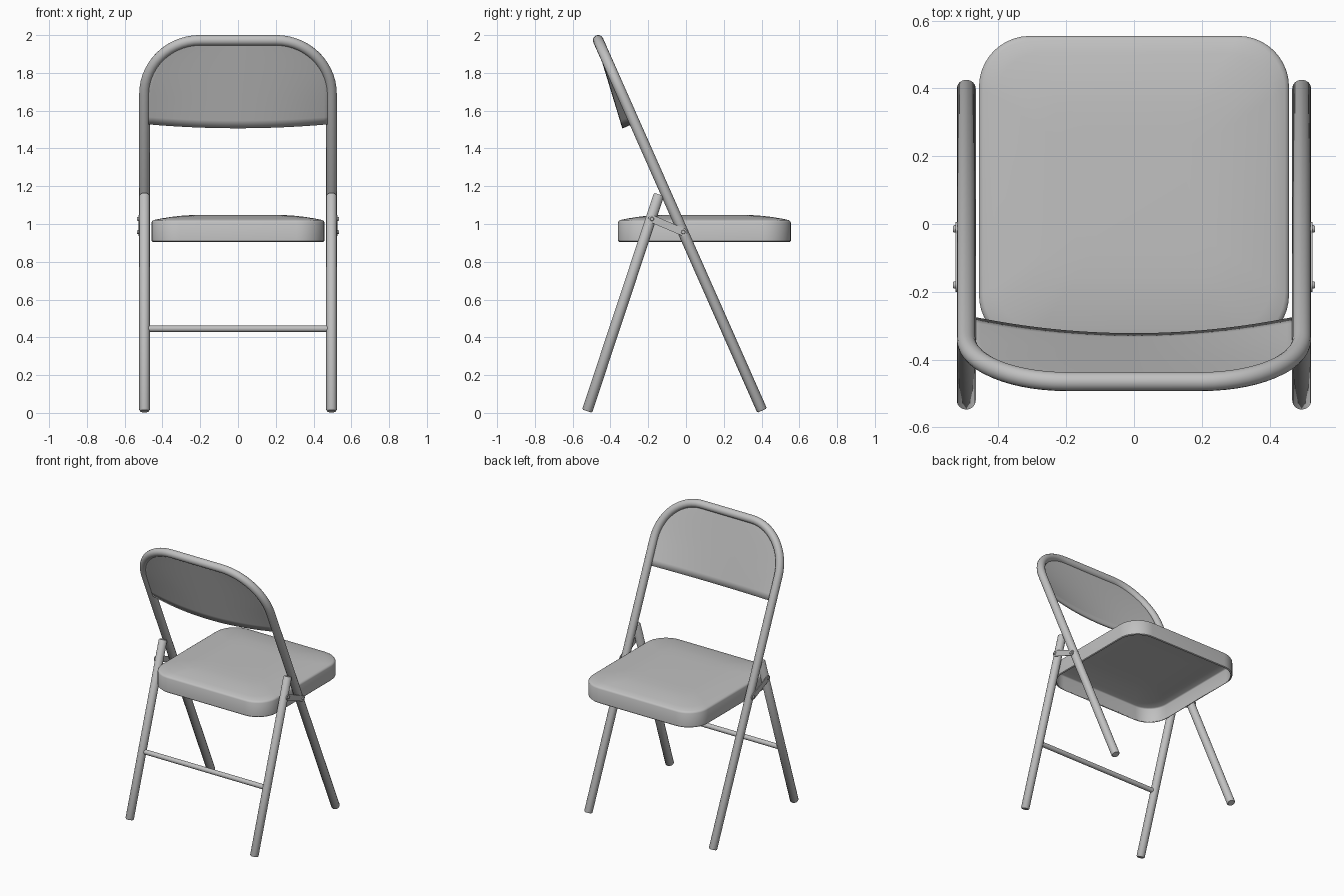
import bpy, bmesh, math
from mathutils import Vector

cube = bpy.data.objects.get("Cube")
if cube:
    bpy.data.objects.remove(cube, do_unlink=True)

# One painted-metal colour for everything
grey = bpy.data.materials.new("painted_steel_grey")
grey.use_nodes = True
grey.diffuse_color = (0.53, 0.53, 0.53, 1)
bsdf = next(n for n in grey.node_tree.nodes if n.type == "BSDF_PRINCIPLED")
bsdf.inputs["Base Color"].default_value = (0.53, 0.53, 0.53, 1)

TUBE_X, TUBE_R = 0.495, 0.028
FOOT, TOP = Vector((0, 0.403, 0.012)), Vector((0, -0.465, 1.9725))
SLOPE = (TOP - FOOT) / (TOP.z - FOOT.z)
BEND_X, BEND_Z = 0.2, 1.69          # centre of the bent corners


def select_only(obj):
    bpy.ops.object.select_all(action="DESELECT")
    obj.select_set(True)
    bpy.context.view_layer.objects.active = obj


def finish(obj, angle=35):
    obj.data.materials.append(grey)
    select_only(obj)
    bpy.ops.object.shade_smooth_by_angle(angle=math.radians(angle))
    return obj


def mesh_object(name, bm, angle=35):
    mesh = bpy.data.meshes.new(name)
    bm.to_mesh(mesh)
    bm.free()
    obj = bpy.data.objects.new(name, mesh)
    bpy.context.collection.objects.link(obj)
    return finish(obj, angle)


def tube(name, path, radius, chamfer=0.007):
    """Round tube along a path, with chamfered closed ends."""
    path = [Vector(p) for p in path]
    start = path[0] + (path[1] - path[0]).normalized() * chamfer
    end = path[-1] + (path[-2] - path[-1]).normalized() * chamfer
    points = [path[0], start] + path[1:-1] + [end, path[-1]]
    curve = bpy.data.curves.new(name, "CURVE")
    curve.dimensions = "3D"
    curve.bevel_depth = radius
    curve.bevel_resolution = 6
    curve.use_fill_caps = True
    spline = curve.splines.new("POLY")
    spline.points.add(len(points) - 1)
    for i, (sp, p) in enumerate(zip(spline.points, points)):
        sp.co = (*p, 1)
        sp.radius = 0.8 if i in (0, len(points) - 1) else 1
    obj = bpy.data.objects.new(name, curve)
    bpy.context.collection.objects.link(obj)
    select_only(obj)
    bpy.ops.object.convert(target="MESH")
    return finish(bpy.context.object, 40)


def on_frame(x, z):
    """Point in the slanted plane of the main frame."""
    p = FOOT + SLOPE * (z - FOOT.z)
    return Vector((x, p.y, p.z))


# Main frame: two legs joined by a bent hoop
def hoop_point(a):
    return (BEND_X + (TUBE_X - BEND_X) * math.cos(a),
            BEND_Z + (TOP.z - BEND_Z) * math.sin(a))


steps = 14
half = [(TUBE_X, FOOT.z)] + [hoop_point(math.pi / 2 * i / steps) for i in range(steps + 1)]
tube("main_frame", [on_frame(x, z) for x, z in half]
     + [on_frame(-x, z) for x, z in reversed(half)], TUBE_R)

# Second pair of legs and their crossbar
LEG_FOOT, LEG_TOP = Vector((0, -0.5235, 0.009)), Vector((0, -0.143, 1.157))
for side, label in ((1, "left"), (-1, "right")):
    offset = Vector((side * TUBE_X, 0, 0))
    tube(f"{label}_support_leg", [LEG_FOOT + offset, LEG_TOP + offset], TUBE_R)
bar = LEG_FOOT.lerp(LEG_TOP, 0.38)
tube("crossbar", [(-0.48, bar.y, bar.z), (0.48, bar.y, bar.z)], 0.017, 0.002)

# Backrest: sheet filling the hoop, bowed more towards its lower edge
bm = bmesh.new()
normal = Vector((0, -SLOPE.z, SLOPE.y)).normalized()
PANEL_Z, COLS = 1.535, 24
levels = [(TUBE_X, PANEL_Z + (BEND_Z - PANEL_Z) * i / 4) for i in range(4)]
levels += [hoop_point(math.pi / 2 * i / 12) for i in range(13)]
rows = []
for width, z in levels:
    taper = (TOP.z - z) / (TOP.z - PANEL_Z)
    row = []
    for i in range(COLS + 1):
        u = 2 * i / COLS - 1
        bow = 0.006 + 0.058 * taper * (1 - u * u)
        row.append(bm.verts.new(on_frame(u * width, z) + normal * bow))
    rows.append(row)
for low, high in zip(rows, rows[1:]):
    for i in range(COLS):
        bm.faces.new((low[i], low[i + 1], high[i + 1], high[i]))
backrest = mesh_object("backrest", bm)
sheet = backrest.modifiers.new("thickness", "SOLIDIFY")
sheet.thickness, sheet.offset = 0.016, 0

# Seat: hollow pan with rounded corners and a gently domed top
SEAT_Y, SEAT_HALF = 0.0975, 0.4575
bm = bmesh.new()
profile = [(0.006, 0.905), (0, 0.911), (0, 1.008), (0.004, 1.016), (0.012, 1.021),
           (0.05, 1.029), (0.1, 1.037), (0.15, 1.043), (0.2, 1.0465), (0.28, 1.048)]
rings = []
for inset, z in profile:
    h = SEAT_HALF - inset
    r = 0.15 * h / SEAT_HALF
    ring = []
    for corner in range(4):
        mid = math.pi / 4 + corner * math.pi / 2
        cx = math.copysign(h - r, math.cos(mid))
        cy = math.copysign(h - r, math.sin(mid))
        for i in range(11):
            a = math.pi / 2 * (corner + i / 10)
            ring.append(bm.verts.new((cx + r * math.cos(a), SEAT_Y + cy + r * math.sin(a), z)))
    rings.append(ring)
for low, high in zip(rings, rings[1:]):
    n = len(low)
    for i in range(n):
        j = (i + 1) % n
        bm.faces.new((low[i], low[j], high[j], high[i]))
bm.faces.new(rings[-1])
seat = mesh_object("seat", bm, 40)
pan = seat.modifiers.new("thickness", "SOLIDIFY")
pan.thickness, pan.offset = 0.008, -1

# Hinge links with rivets, one on the outside of each pair of legs
PIVOT_A, PIVOT_B = Vector((0, -0.18, 1.027)), Vector((0, -0.0145, 0.957))
heading = math.atan2(PIVOT_B.z - PIVOT_A.z, PIVOT_B.y - PIVOT_A.y)


def outline_prism(bm, points, x0, x1):
    a = [bm.verts.new((x0, y, z)) for y, z in points]
    b = [bm.verts.new((x1, y, z)) for y, z in points]
    n = len(points)
    bm.faces.new(a)
    bm.faces.new(b)
    for i in range(n):
        bm.faces.new((a[i], a[(i + 1) % n], b[(i + 1) % n], b[i]))


def arc(centre, radius, start, sweep, count):
    return [(centre.y + radius * math.cos(start + sweep * i / count),
             centre.z + radius * math.sin(start + sweep * i / count)) for i in range(count + 1)]


for side, label in ((1, "left"), (-1, "right")):
    bm = bmesh.new()
    capsule = (arc(PIVOT_B, 0.02, heading - math.pi / 2, math.pi, 8)
               + arc(PIVOT_A, 0.02, heading + math.pi / 2, math.pi, 8))
    outline_prism(bm, capsule, side * 0.521, side * 0.527)
    bmesh.ops.recalc_face_normals(bm, faces=bm.faces)
    mesh_object(f"{label}_hinge_link", bm)
    for name, pivot in (("upper", PIVOT_A), ("lower", PIVOT_B)):
        tube(f"{label}_{name}_rivet", [(side * 0.5, pivot.y, pivot.z),
                                       (side * 0.534, pivot.y, pivot.z)], 0.011, 0.003)
